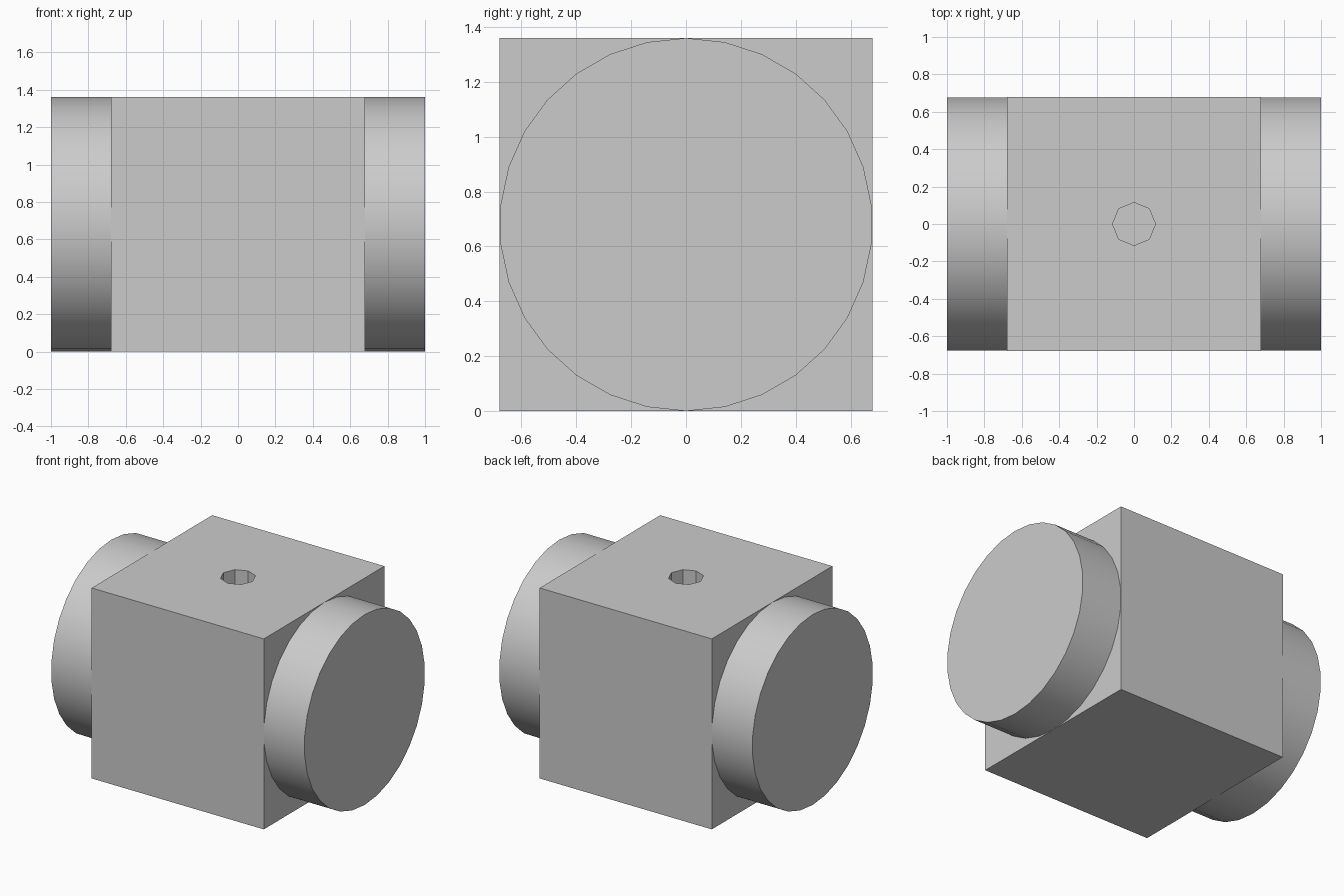
import bpy
import math

default = bpy.data.objects.get("Cube")
if default:
    bpy.data.objects.remove(default, do_unlink=True)

HALF = 0.68        # half the side of the block, also the disc radius
END = 1.0          # outer end of the discs
HOLE_DEPTH = 0.3

grey = bpy.data.materials.new("plain grey")
grey.use_nodes = True
colour = (0.6, 0.6, 0.6, 1)
grey.diffuse_color = colour
grey.node_tree.nodes["Principled BSDF"].inputs["Base Color"].default_value = colour


def finish(name):
    obj = bpy.context.object
    obj.name = name
    bpy.ops.object.transform_apply(location=False, rotation=True, scale=True)
    obj.data.materials.append(grey)
    return obj


# Central block
bpy.ops.mesh.primitive_cube_add(size=2 * HALF, location=(0, 0, HALF))
block = finish("block")

# Octagonal socket sunk into the top of the block
bpy.ops.mesh.primitive_cylinder_add(vertices=8, radius=0.115, depth=2 * HOLE_DEPTH,
                                    location=(0, 0, 2 * HALF))
cutter = finish("socket_cutter")
cutter.hide_render = True
bpy.ops.object.select_all(action="DESELECT")
block.select_set(True)
bpy.context.view_layer.objects.active = block
cut = block.modifiers.new("socket", "BOOLEAN")
cut.operation = "DIFFERENCE"
cut.solver = "EXACT"
cut.object = cutter
bpy.ops.object.modifier_apply(modifier=cut.name)
bpy.data.objects.remove(cutter, do_unlink=True)

# Round discs on both sides, with a vertex at the very top
for side, name in ((1, "left_disc"), (-1, "right_disc")):
    bpy.ops.mesh.primitive_cylinder_add(
        vertices=30, radius=HALF, depth=END - HALF,
        location=(side * (HALF + END) / 2, 0, HALF),
        rotation=(math.pi / 2, 0, math.pi / 2))
    finish(name)
    bpy.ops.object.shade_smooth_by_angle(angle=math.radians(30))
